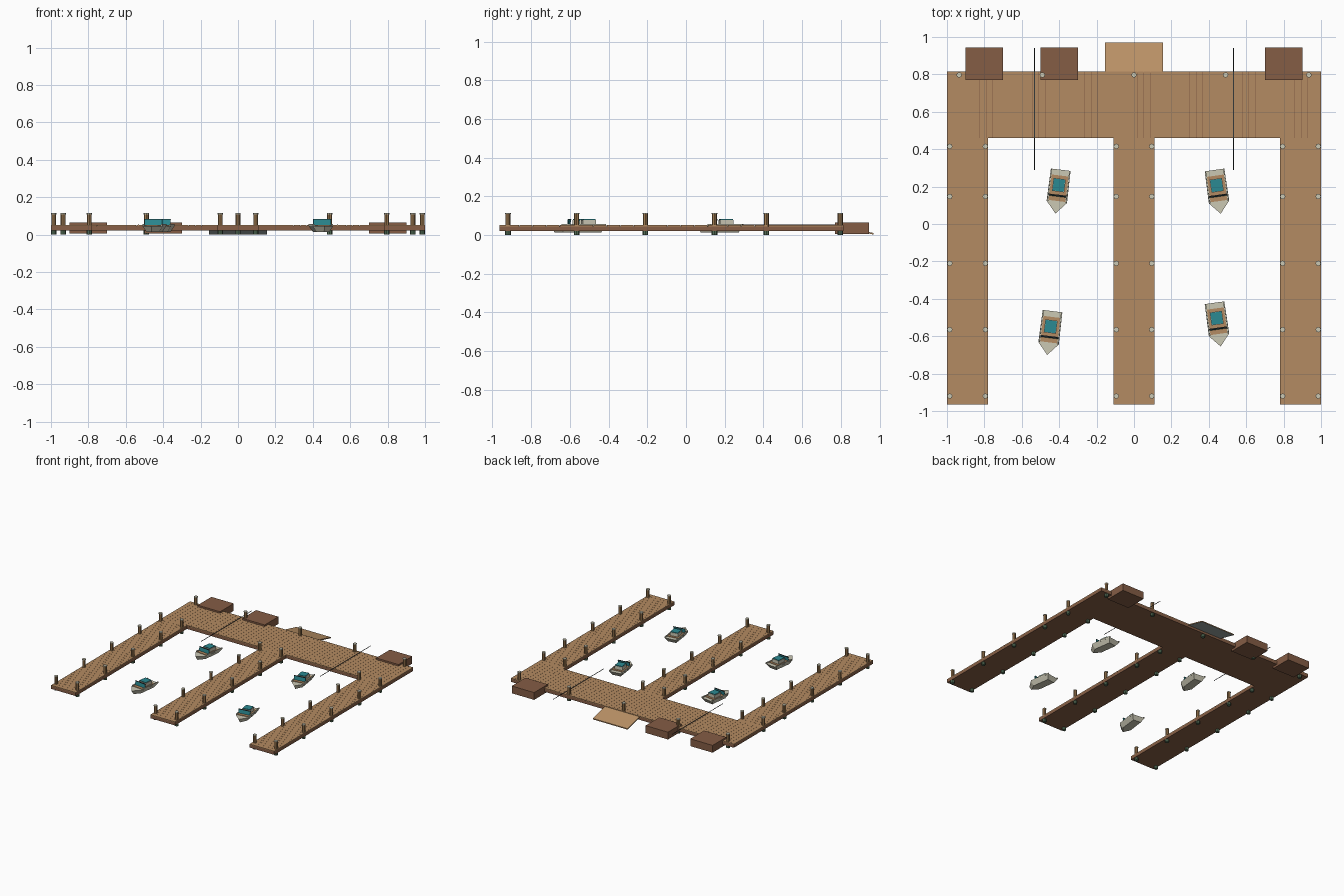
import bpy, bmesh, math
from mathutils import Matrix

if "Cube" in bpy.data.objects:
    bpy.data.objects.remove(bpy.data.objects["Cube"])


def material(name, hex_rgb):
    def lin(v):
        v /= 255
        return v / 12.92 if v <= 0.04045 else ((v + 0.055) / 1.055) ** 2.4
    m = bpy.data.materials.new(name)
    m.diffuse_color = [lin(int(hex_rgb[i:i + 2], 16)) for i in (0, 2, 4)] + [1]
    m.use_nodes = True
    m.node_tree.nodes["Principled BSDF"].inputs["Base Color"].default_value = m.diffuse_color
    return m


PLANK = material("plank tan", "B48B62")
RAMP = material("ramp tan", "BD9468")
BEAM = material("beam brown", "875F46")
CRATE = material("crate brown", "855D45")
POST = material("post wood", "A07C52")
ALGAE = material("waterline green", "557058")
PALE = material("pale hull", "CBC8B4")
TEAL = material("teal glass", "2B8A92")
DARK = material("dark trim", "34383A")
GREY = material("grey metal", "A9B4B2")


def make(name, bm, *mats, at=None):
    bmesh.ops.recalc_face_normals(bm, faces=bm.faces)
    me = bpy.data.meshes.new(name)
    bm.to_mesh(me)
    bm.free()
    for m in mats:
        me.materials.append(m)
    ob = bpy.data.objects.new(name, me)
    bpy.context.collection.objects.link(ob)
    if at is not None:
        ob.matrix_world = at
    return ob


def add_box(bm, x0, x1, y0, y1, z0, z1):
    mat = Matrix.Translation(((x0 + x1) / 2, (y0 + y1) / 2, (z0 + z1) / 2)) \
        @ Matrix.Diagonal((x1 - x0, y1 - y0, z1 - z0, 1))
    bmesh.ops.create_cube(bm, size=1, matrix=mat)


def box(name, mat, *dims, at=None):
    bm = bmesh.new()
    add_box(bm, *dims)
    return make(name, bm, mat, at=at)


def prism(bm, bottom, top):
    """Closed solid between two matching loops of points."""
    a = [bm.verts.new(p) for p in bottom]
    b = [bm.verts.new(p) for p in top]
    bm.faces.new(a[::-1])
    bm.faces.new(b)
    n = len(a)
    for i in range(n):
        bm.faces.new((a[i], a[(i + 1) % n], b[(i + 1) % n], b[i]))


# Deck: E-shaped substructure with boards laid across each walkway
def walkway(name, x0, x1, y0, y1, along_x):
    box(name + "_frame", BEAM, x0, x1, y0, y1, 0.022, 0.045)
    bm = bmesh.new()
    start, end = (x0, x1) if along_x else (y0, y1)
    n = round((end - start) / 0.035)
    step = (end - start) / n
    for i in range(n):
        a = start + i * step
        b = a + step - (0.001 if i < n - 1 else 0)
        if along_x:
            add_box(bm, a, b, y0, y1, 0.045, 0.051)
        else:
            add_box(bm, x0, x1, a, b, 0.045, 0.051)
    make(name + "_planks", bm, PLANK)


walkway("main_walkway", -1, 1, 0.46, 0.815, True)
for label, x in (("left", -0.89), ("centre", 0), ("right", 0.89)):
    walkway(label + "_pier", x - 0.11, x + 0.11, -0.965, 0.46, False)


# Mooring posts with green waterline and pale cap
def post(x, y):
    for part, mat, z0, z1, r in (("post_base", ALGAE, 0, 0.026, 0.0145),
                                 ("post_shaft", POST, 0.026, 0.109, 0.013),
                                 ("post_cap", PALE, 0.109, 0.115, 0.0145)):
        bm = bmesh.new()
        bmesh.ops.create_cone(bm, cap_ends=True, segments=8, radius1=r, radius2=r,
                              depth=z1 - z0,
                              matrix=Matrix.Translation((x, y, (z0 + z1) / 2)))
        make(part, bm, mat)


for y in (0.415, 0.147, -0.21, -0.565, -0.92):
    for x in (-0.985, -0.795, -0.095, 0.095, 0.795, 0.985):
        post(x, y)
for x in (-0.935, -0.49, 0, 0.49, 0.935):
    post(x, 0.797)

# Storage crates along the back edge
for x in (-0.8, -0.4, 0.8):
    box("storage_crate", CRATE, x - 0.1, x + 0.1, 0.77, 0.945, 0.005, 0.064)

# Ramp sloping down behind the main walkway, grey underneath
bm = bmesh.new()
prism(bm, [(-0.155, 0.81, 0.041), (0.155, 0.81, 0.041), (0.155, 0.97, 0.002), (-0.155, 0.97, 0.002)],
      [(-0.155, 0.81, 0.049), (0.155, 0.81, 0.049), (0.155, 0.97, 0.01), (-0.155, 0.97, 0.01)])
ramp = make("ramp", bm, RAMP, GREY)
for p in ramp.data.polygons:
    p.material_index = 1 if p.normal.z < -0.5 else 0

# Thin cables crossing the walkway
for x in (-0.532, 0.532):
    box("cable", DARK, x - 0.0015, x + 0.0015, 0.29, 0.94, 0.051, 0.054)


# Boats, bow towards local -y, origin amidships
def boat(x, y, degrees):
    at = Matrix.Translation((x, y, 0)) @ Matrix.Rotation(math.radians(degrees), 4, 'Z')
    rim = [(-0.053, 0.118), (-0.055, -0.055), (0, -0.118), (0.055, -0.055), (0.053, 0.118)]
    bm = bmesh.new()
    prism(bm, [(px * 0.62, py * 0.82, 0.014) for px, py in rim],
          [(px, py, 0.047) for px, py in rim])
    make("boat_hull", bm, PALE, at=at)
    box("boat_floor", PLANK, -0.045, 0.045, -0.05, 0.087, 0.046, 0.051, at=at)
    for s in (-1, 1):
        a, b = sorted((s * 0.046, s * 0.053))
        box("boat_gunwale", PALE, a, b, -0.055, 0.118, 0.045, 0.056, at=at)
    # Raised cabin with a teal roof panel
    box("boat_cabin", PALE, -0.033, 0.033, 0.0, 0.07, 0.05, 0.077, at=at)
    box("cabin_roof", TEAL, -0.03, 0.03, 0.003, 0.067, 0.077, 0.082, at=at)
    # Windscreen leaning back, with dark top trim
    bm = bmesh.new()
    prism(bm, [(-0.048, -0.026, 0.05), (0.048, -0.026, 0.05), (0.048, -0.021, 0.05), (-0.048, -0.021, 0.05)],
          [(-0.048, -0.022, 0.08), (0.048, -0.022, 0.08), (0.048, -0.017, 0.08), (-0.048, -0.017, 0.08)])
    make("windscreen", bm, TEAL, at=at)
    box("windscreen_trim", DARK, -0.049, 0.049, -0.023, -0.016, 0.08, 0.083, at=at)


boat(-0.406, 0.173, -7)
boat(-0.45, -0.583, -7)
boat(0.447, 0.172, 8)
boat(0.447, -0.538, 8)
